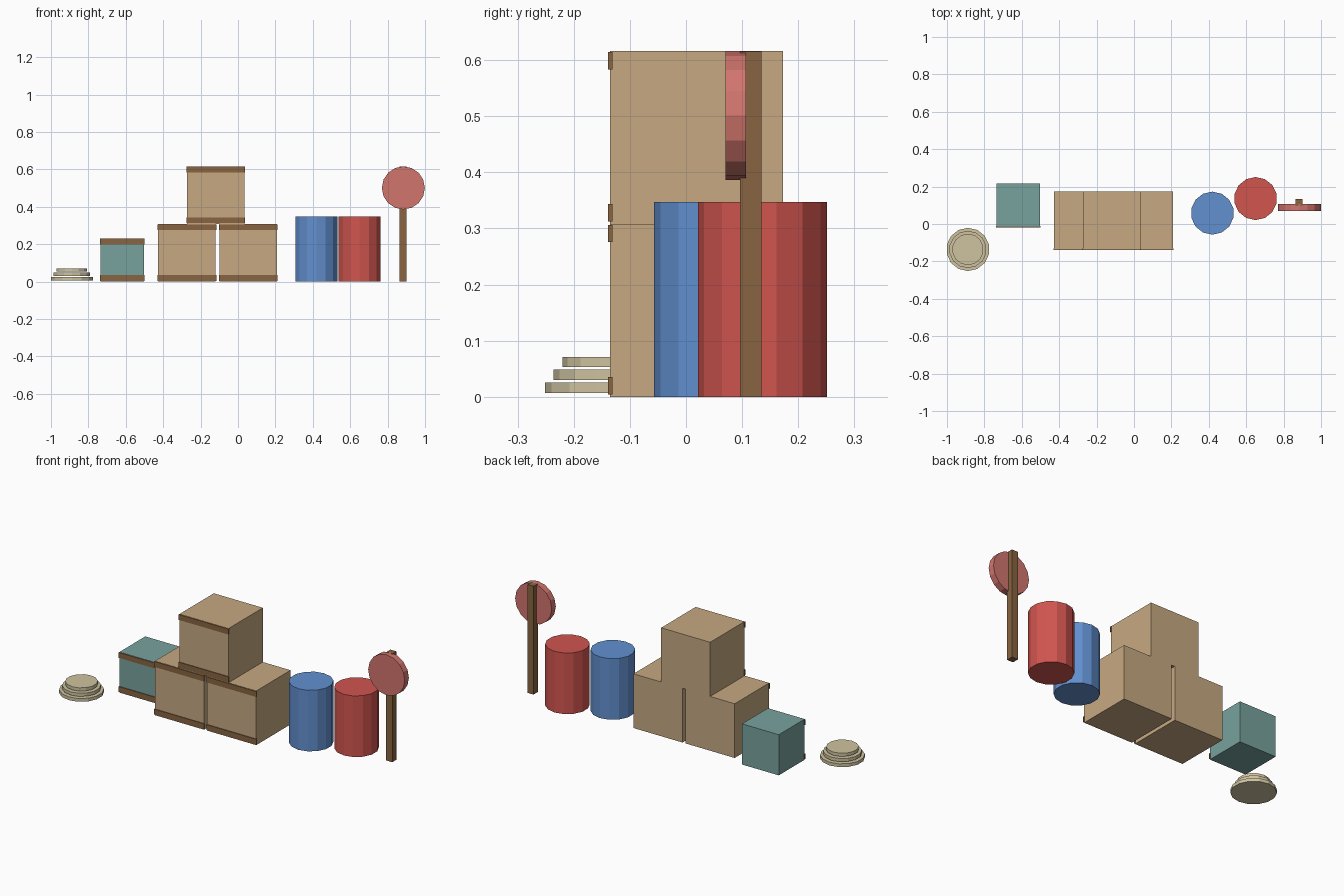
import bpy
import math

if "Cube" in bpy.data.objects:
    bpy.data.objects.remove(bpy.data.objects["Cube"])


def material(name, rgb):
    """Flat material from 0-255 display colour, stored as linear."""
    m = bpy.data.materials.new(name)
    lin = [((c / 255 + 0.055) / 1.055) ** 2.4 for c in rgb]
    m.diffuse_color = (*lin, 1.0)
    m.use_nodes = True
    m.node_tree.nodes["Principled BSDF"].inputs["Base Color"].default_value = m.diffuse_color
    return m


TAN = material("tan_wood", (198, 169, 130))
BROWN = material("brown_wood", (136, 100, 65))
TEAL = material("teal_paint", (120, 162, 157))
BLUE = material("blue_paint", (98, 144, 207))
RED = material("red_paint", (209, 85, 79))
CORAL = material("coral_paint", (209, 117, 109))
CREAM = material("cream", (207, 196, 160))


def finish(name, mat):
    ob = bpy.context.object
    ob.name = name
    ob.data.materials.append(mat)
    return ob


def box(name, mat, centre, size):
    bpy.ops.mesh.primitive_cube_add(size=1, location=centre)
    ob = finish(name, mat)
    ob.scale = size
    bpy.ops.object.transform_apply(location=False, rotation=False, scale=True)
    return ob


def cylinder(name, mat, centre, radius, depth, sides=14, tilt=0.0):
    bpy.ops.mesh.primitive_cylinder_add(
        vertices=sides, radius=radius, depth=depth,
        location=centre, rotation=(tilt, 0, 0))
    return finish(name, mat)


def crate(name, mat, x, y, z, size):
    """Cube standing on z, with a thin slat along the top and bottom front edge."""
    box(name, mat, (x, y, z + size / 2), (size, size, size))
    for label, dz in (("lower", 0.02), ("upper", size - 0.017)):
        box(f"{name}_{label}_slat", BROWN, (x, y - size / 2, z + dz),
            (size * 1.02, 0.008, 0.031))


# Stacked crates and the small painted crate
S = 0.308
crate("left_crate", TAN, -0.273, 0.019, 0, S)
crate("right_crate", TAN, 0.055, 0.019, 0, S)
crate("top_crate", TAN, -0.119, 0.019, S, S)
crate("small_crate", TEAL, -0.619, 0.101, 0, 0.231)

# Barrels
cylinder("blue_barrel", BLUE, (0.419, 0.058, 0.1735), 0.115, 0.347)
cylinder("red_barrel", RED, (0.650, 0.136, 0.1735), 0.115, 0.347)

# Stack of shrinking discs
for i in range(3):
    cylinder(f"stacked_disc_{i + 1}", CREAM, (-0.888, -0.136, 0.016 + 0.023 * i),
             0.1155 - 0.0158 * i, 0.0185)

# Round sign on a post
box("sign_post", BROWN, (0.883, 0.1155, 0.3075), (0.038, 0.038, 0.615))
cylinder("sign_disc", CORAL, (0.884, 0.0885, 0.501), 0.115, 0.037,
         sides=16, tilt=math.pi / 2)
